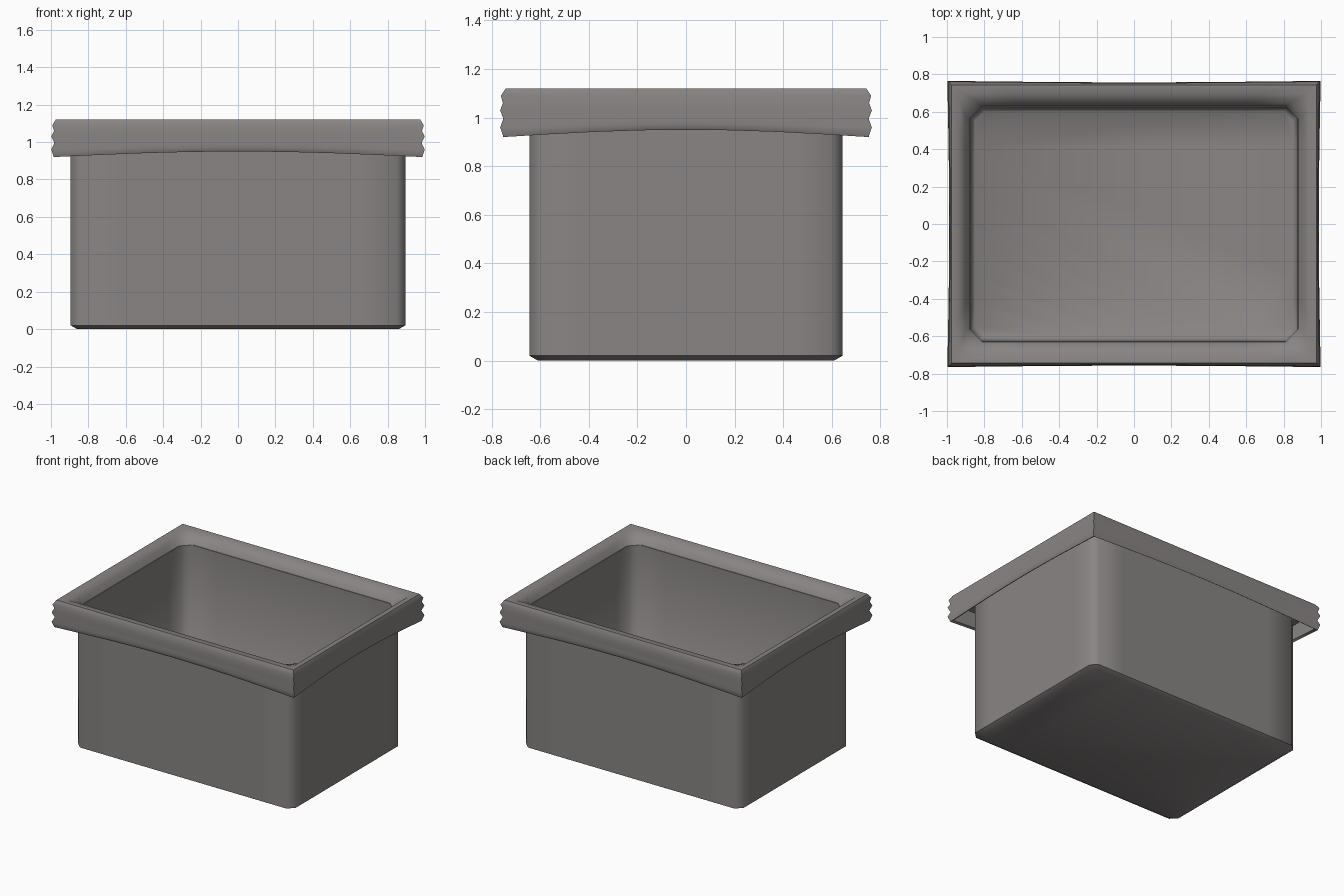
import bpy, bmesh, math

cube = bpy.data.objects.get("Cube")
if cube:
    bpy.data.objects.remove(cube, do_unlink=True)

grey = bpy.data.materials.new("warm grey plastic")
grey.use_nodes = True
colour = (0.25, 0.235, 0.23, 1)
grey.diffuse_color = colour
grey.node_tree.nodes["Principled BSDF"].inputs["Base Color"].default_value = colour

STEPS = 8  # segments along each side


def ring(bm, hx, hy, z, chamfer, arch=0, pinch=0):
    """Chamfered rectangle; arch lifts and pinch pulls in the middle of each side."""
    a, b = hx - chamfer, hy - chamfer
    sides = [((-a, -hy), (a, -hy)), ((hx, -b), (hx, b)),
             ((a, hy), (-a, hy)), ((-hx, b), (-hx, -b))]
    verts = []
    for (x0, y0), (x1, y1) in sides:
        for i in range(STEPS + 1):
            t = i / STEPS
            s = math.sin(math.pi * t)
            x, y = x0 + (x1 - x0) * t, y0 + (y1 - y0) * t
            if x0 == x1:
                x *= 1 - pinch * s
            else:
                y *= 1 - pinch * s
            verts.append(bm.verts.new((x, y, z + arch * s)))
    return verts


def loft(name, rings, cap_start=False, cap_end=False, closed=False):
    bm = bmesh.new()
    loops = [ring(bm, *r) for r in rings]
    pairs = list(zip(loops, loops[1:]))
    if closed:
        pairs.append((loops[-1], loops[0]))
    for low, high in pairs:
        n = len(low)
        for i in range(n):
            j = (i + 1) % n
            bm.faces.new((low[i], low[j], high[j], high[i]))
    if cap_start:
        bm.faces.new(loops[0][::-1])
    if cap_end:
        bm.faces.new(loops[-1])
    bmesh.ops.remove_doubles(bm, verts=bm.verts, dist=0.0005)
    bmesh.ops.recalc_face_normals(bm, faces=bm.faces)
    mesh = bpy.data.meshes.new(name)
    bm.to_mesh(mesh)
    bm.free()
    obj = bpy.data.objects.new(name, mesh)
    bpy.context.collection.objects.link(obj)
    mesh.materials.append(grey)
    bpy.ops.object.select_all(action='DESELECT')
    obj.select_set(True)
    bpy.context.view_layer.objects.active = obj
    bpy.ops.object.shade_smooth_by_angle(angle=math.radians(50))
    return obj


# Thin walled tub: outer wall up, over the edge, inner wall down to the floor
loft("tub", [
    (0.86, 0.61, 0.0, 0.05),
    (0.895, 0.645, 0.02, 0.045),
    (0.895, 0.645, 1.05, 0.045),
    (0.875, 0.625, 1.05, 0.05),
    (0.868, 0.618, 0.04, 0.05),
    (0.85, 0.6, 0.025, 0.05),
], cap_start=True, cap_end=True)

# Ribbed rim with mitred outer corners, hollow underneath
loft("rim", [
    (0.89, 0.64, 1.06, 0.06),
    (0.965, 0.73, 1.05, 0.0),
    (0.97, 0.738, 0.93, 0.0, 0.03, 0.01),
    (0.985, 0.752, 0.92, 0.0, 0.03, 0.01),
    (0.998, 0.765, 0.96, 0.0, 0.01, 0.01),
    (0.982, 0.752, 0.995, 0.0),
    (0.998, 0.765, 1.03, 0.0, 0, 0.01),
    (0.984, 0.754, 1.06, 0.0),
    (0.993, 0.762, 1.09, 0.0, 0, 0.01),
    (0.975, 0.742, 1.12, 0.0),
    (0.935, 0.695, 1.118, 0.025),
    (0.905, 0.65, 1.09, 0.07),
    (0.88, 0.63, 1.05, 0.07),
], closed=True)
